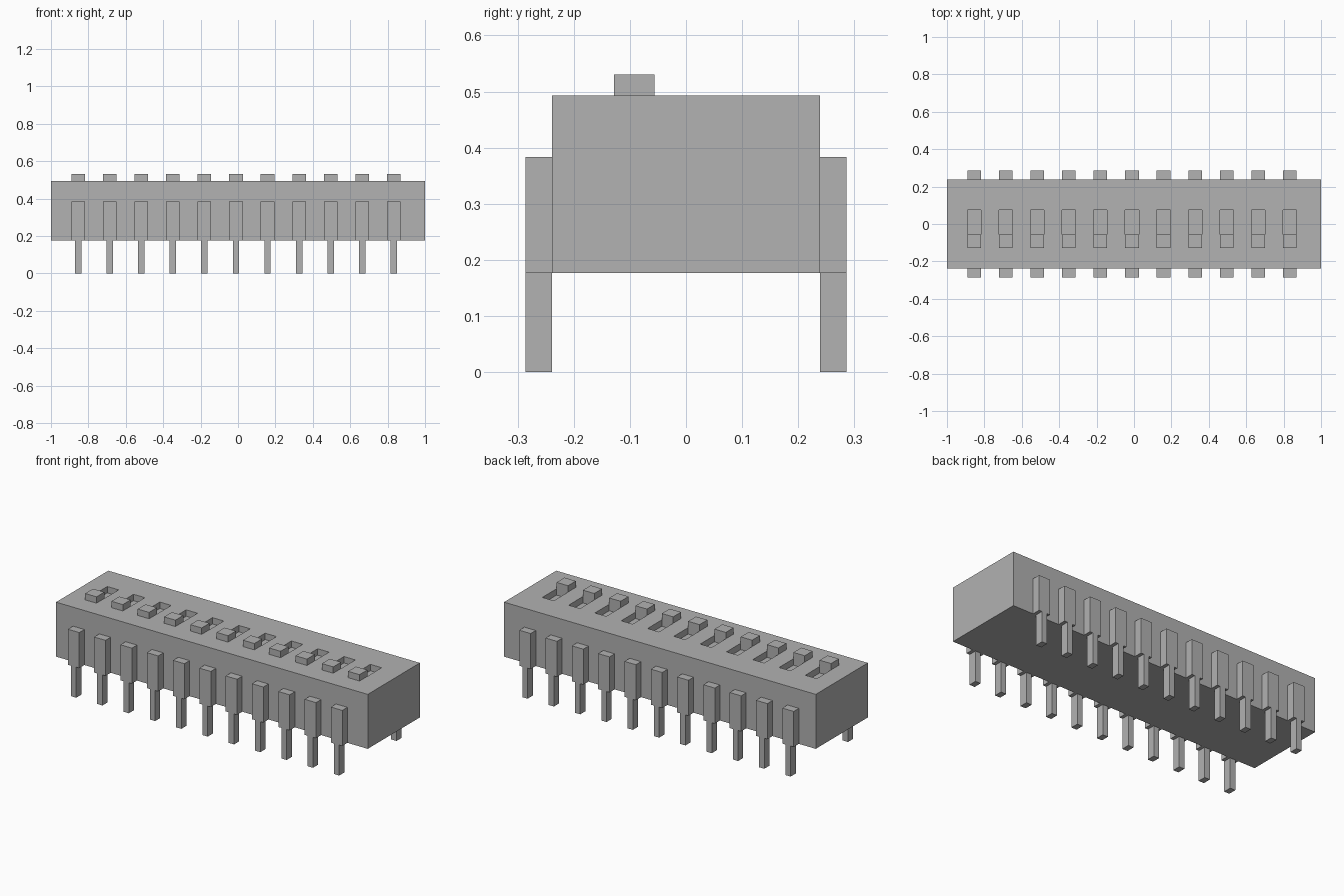
import bpy, bmesh
from mathutils import Matrix, Vector

if "Cube" in bpy.data.objects:
    bpy.data.objects.remove(bpy.data.objects["Cube"])

COUNT, PITCH, FIRST = 11, 0.1688, -0.855
BASE, TOP, FLOOR = 0.177, 0.493, 0.456
HALF_DEPTH = 0.239
SLOT_W, PIN_W = 0.073, 0.034

grey = bpy.data.materials.new("grey plastic")
grey.diffuse_color = (0.445, 0.445, 0.445, 1)
grey.use_nodes = True
grey.node_tree.nodes["Principled BSDF"].inputs["Base Color"].default_value = grey.diffuse_color


def boxes(name, bounds):
    """One object made of boxes given as (low corner, high corner)."""
    bm = bmesh.new()
    for lo, hi in bounds:
        lo, hi = Vector(lo), Vector(hi)
        bmesh.ops.create_cube(bm, size=1, matrix=Matrix.Translation((lo + hi) / 2)
                              @ Matrix.Diagonal((*(hi - lo), 1)))
    mesh = bpy.data.meshes.new(name)
    bm.to_mesh(mesh)
    bm.free()
    mesh.materials.append(grey)
    obj = bpy.data.objects.new(name, mesh)
    bpy.context.collection.objects.link(obj)
    return obj


def span(x, width, y0, y1, z0, z1):
    return (x - width / 2, y0, z0), (x + width / 2, y1, z1)


centres = [FIRST + i * PITCH for i in range(COUNT)]

# Housing with a row of recessed slots in its top
body = boxes("housing", [((-1, -HALF_DEPTH, BASE), (1, HALF_DEPTH, TOP))])
cutter = boxes("slot_cutter", [span(x, SLOT_W, -0.128, 0.075, FLOOR, TOP + 0.1)
                               for x in centres])
cutter.hide_render = True
cutter.hide_set(True)
cut = body.modifiers.new("slots", "BOOLEAN")
cut.object = cutter
cut.operation = "DIFFERENCE"
cut.solver = "EXACT"

# Slider knobs standing at the front end of each slot
boxes("slider_knobs", [span(x, SLOT_W, -0.128, -0.056, FLOOR, 0.53) for x in centres])

# Stepped pins along both long sides
for side, y0, y1 in (("front", -0.286, -HALF_DEPTH), ("back", HALF_DEPTH, 0.286)):
    boxes(side + "_pin_shoulders", [span(x, SLOT_W, y0, y1, BASE, 0.383) for x in centres])
    boxes(side + "_pin_legs", [span(x, PIN_W, y0, y1, 0, BASE) for x in centres])
